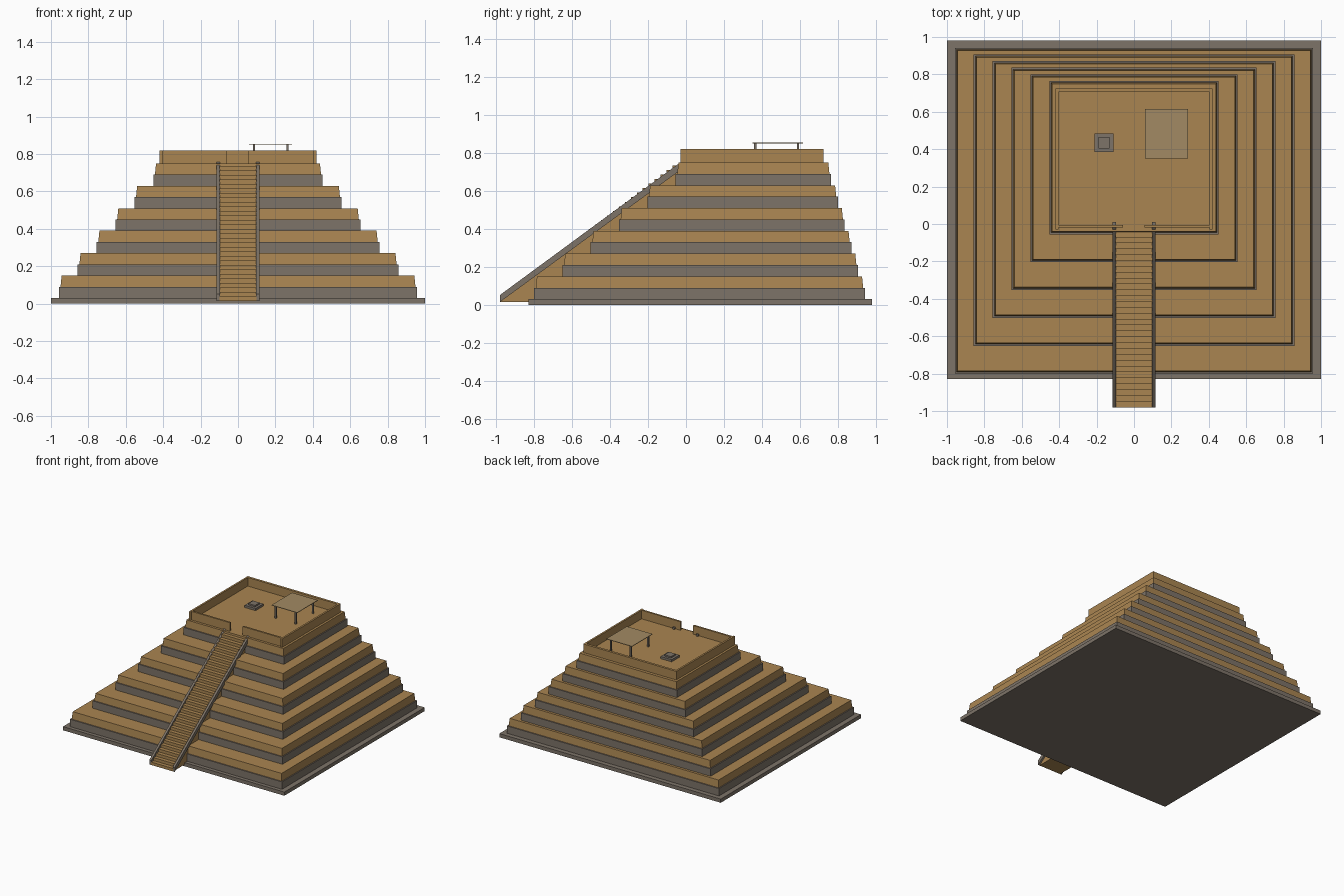
import bpy, bmesh

if "Cube" in bpy.data.objects:
    bpy.data.objects.remove(bpy.data.objects["Cube"])

def mat(name, col):
    m = bpy.data.materials.new(name)
    m.diffuse_color = (*col, 1)
    m.use_nodes = True
    m.node_tree.nodes["Principled BSDF"].inputs["Base Color"].default_value = m.diffuse_color
    return m

SAND = mat("sandstone", (0.40, 0.235, 0.083))
STONE = mat("grey_stone", (0.205, 0.172, 0.138))
CLOTH = mat("canopy_cloth", (0.36, 0.255, 0.125))

def finish(name, bm, m):
    bmesh.ops.recalc_face_normals(bm, faces=bm.faces)
    me = bpy.data.meshes.new(name)
    bm.to_mesh(me)
    bm.free()
    me.materials.append(m)
    ob = bpy.data.objects.new(name, me)
    bpy.context.collection.objects.link(ob)
    return ob

def slab(name, x0, x1, y0, y1, z0, z1, m, taper=0.0):
    """Box whose top is drawn in by taper on every side."""
    bm = bmesh.new()
    rings = []
    for z, t in ((z0, 0), (z1, taper)):
        rings.append([bm.verts.new(p) for p in ((x0 + t, y0 + t, z), (x1 - t, y0 + t, z),
                                                (x1 - t, y1 - t, z), (x0 + t, y1 - t, z))])
    lo, hi = rings
    bm.faces.new(lo)
    bm.faces.new(hi)
    for i in range(4):
        j = (i + 1) % 4
        bm.faces.new((lo[i], lo[j], hi[j], hi[i]))
    return finish(name, bm, m)

def side_profile(name, pts, x0, x1, m):
    """Extrude a (y, z) outline across x."""
    bm = bmesh.new()
    f = bm.faces.new([bm.verts.new((x0, y, z)) for y, z in pts])
    r = bmesh.ops.extrude_face_region(bm, geom=[f])
    bmesh.ops.translate(bm, vec=(x1 - x0, 0, 0),
                        verts=[v for v in r["geom"] if isinstance(v, bmesh.types.BMVert)])
    return finish(name, bm, m)

# Base plinth
slab("base_plinth", -1, 1, -0.83, 0.98, 0, 0.03, STONE)

# Six stepped tiers: grey band below, sandstone band above
for i in range(6):
    z = 0.03 + 0.12 * i
    w = 0.958 - 0.101 * i
    y0, y1 = -0.80 + 0.149 * i, 0.942 - 0.0355 * i
    slab(f"tier_{i+1}_stone_band", -w, w, y0, y1, z, z + 0.06, STONE)
    g = 0.009
    slab(f"tier_{i+1}_sand_band", -w + g, w - g, y0 + g, y1 - g, z + 0.06, z + 0.12, SAND, 0.006)

# Parapet around the top, with a gateway at the stairs
T = 0.015
slab("parapet_left", -0.42, -0.42 + T, -0.03, 0.725, 0.75, 0.82, SAND)
slab("parapet_right", 0.42 - T, 0.42, -0.03, 0.725, 0.75, 0.82, SAND)
slab("parapet_back", -0.405, 0.405, 0.705, 0.725, 0.75, 0.82, SAND)
slab("parapet_front_left", -0.405, -0.06, -0.02, -0.005, 0.75, 0.82, SAND)
slab("parapet_front_right", 0.055, 0.405, -0.02, -0.005, 0.75, 0.82, SAND)

# Staircase
N, ya, yb, za, zb = 30, -0.98, -0.04, 0.015, 0.735
dy, dz = (yb - ya) / N, (zb - za) / N
steps = [(ya, za)]
for k in range(N):
    steps += [(ya + k * dy, za + (k + 1) * dz), (ya + (k + 1) * dy, za + (k + 1) * dz)]
steps.append((yb, za))
side_profile("staircase", steps, -0.1, 0.1, SAND)

# Sloping balustrades
for s, n in ((-1, "left"), (1, "right")):
    side_profile(f"{n}_balustrade",
                 [(-0.98, 0.015), (-0.98, 0.052), (-0.01, 0.765), (0.012, 0.765), (0.012, 0.74)],
                 s * 0.097, s * 0.115, STONE)

# Altar
slab("altar_base", -0.21, -0.11, 0.385, 0.485, 0.75, 0.768, STONE)
slab("altar_top", -0.19, -0.13, 0.405, 0.465, 0.768, 0.78, STONE)

# Canopy on four posts
slab("canopy", 0.058, 0.29, 0.35, 0.615, 0.851, 0.855, CLOTH)
for x in (0.085, 0.265):
    for y in (0.365, 0.59):
        slab("canopy_post", x - 0.006, x + 0.006, y - 0.006, y + 0.006, 0.75, 0.851, STONE)
